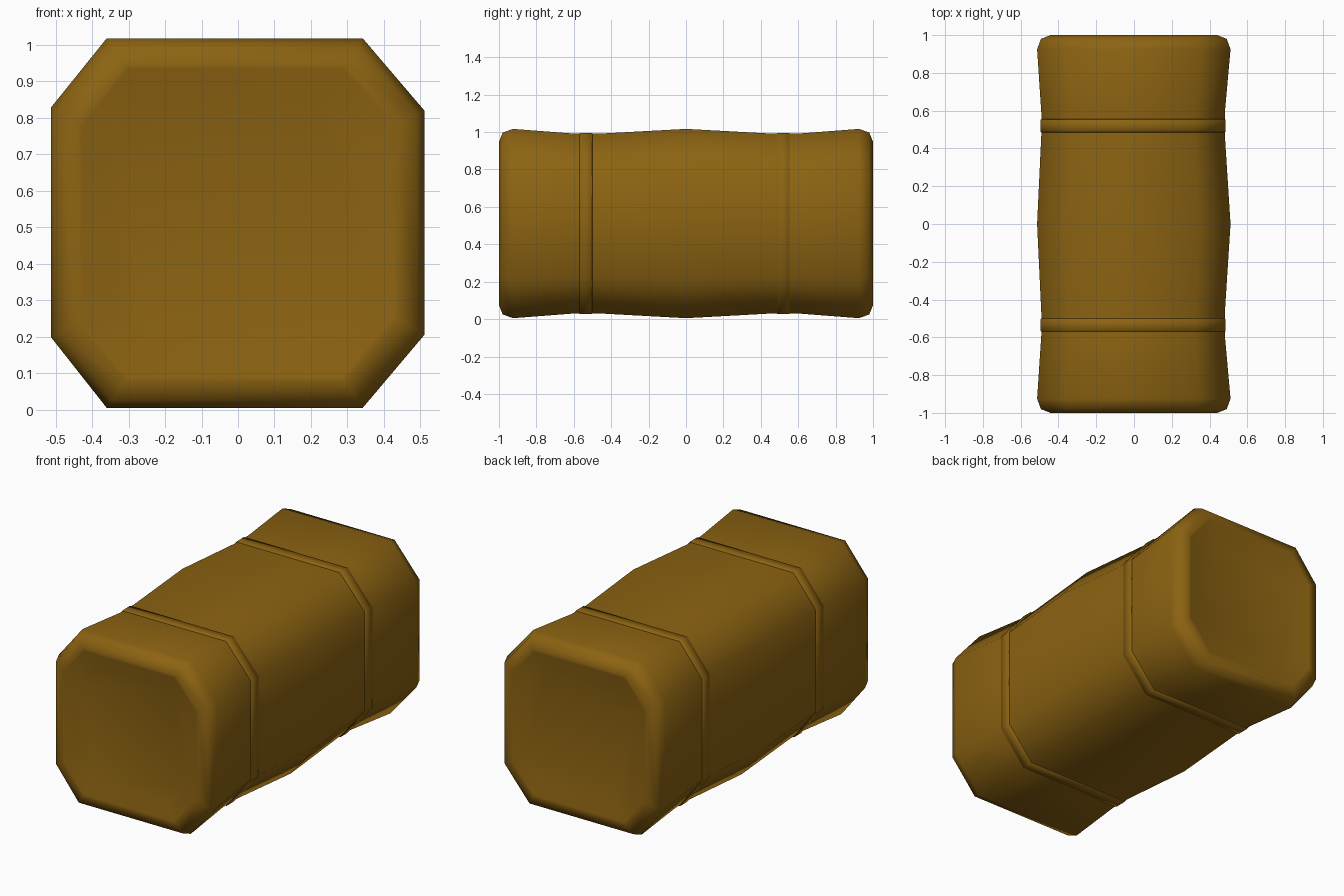
import bpy, bmesh

if "Cube" in bpy.data.objects:
    bpy.data.objects.remove(bpy.data.objects["Cube"])

straw = bpy.data.materials.new("golden straw")
straw.diffuse_color = (0.262, 0.125, 0.006, 1)
straw.use_nodes = True
straw.node_tree.nodes["Principled BSDF"].inputs["Base Color"].default_value = straw.diffuse_color

CZ = 0.511  # height of the long axis
# chamfered square cross-section, relative to the axis
SECTION = [(-0.36, 0.506), (0.342, 0.506), (0.511, 0.308), (0.511, -0.306),
           (0.342, -0.506), (-0.36, -0.506), (-0.513, -0.312), (-0.513, 0.316)]


def loft(name, stations, capped):
    """Skin octagon rings; each station is (y, inset from full size, x shift)."""
    bm = bmesh.new()
    rings = []
    for y, inset, dx in stations:
        s = 1 - inset / 0.51
        rings.append([bm.verts.new((x * s + dx, y, CZ + z * s)) for x, z in SECTION])
    n = len(SECTION)
    pairs = list(zip(rings, rings[1:]))
    if not capped:
        pairs.append((rings[-1], rings[0]))
    for a, b in pairs:
        for i in range(n):
            j = (i + 1) % n
            bm.faces.new((a[i], a[j], b[j], b[i]))
    if capped:
        bm.faces.new(rings[0])
        bm.faces.new(rings[-1])
    bmesh.ops.recalc_face_normals(bm, faces=bm.faces)
    for f in bm.faces:
        f.smooth = True
    me = bpy.data.meshes.new(name)
    bm.to_mesh(me)
    bm.free()
    me.materials.append(straw)
    ob = bpy.data.objects.new(name, me)
    bpy.context.collection.objects.link(ob)
    return ob


# bale body: dished ends, rounded rims, pinched at the two bindings
half = [(0.975, 0.17, 0), (0.998, 0.085, 0), (1.0, 0.07, 0), (0.98, 0.02, 0),
        (0.925, 0.0, 0), (0.59, 0.026, -0.004), (0.47, 0.026, -0.004)]
stations = [(-y, i, d) for y, i, d in half] + [(0, 0, 0)] + half[::-1]
loft("bale_body", stations, True)

# thin bindings around the pinched sections
for label, y in (("front", -0.535), ("back", 0.52)):
    loft(label + "_binding",
         [(y - 0.036, 0.028, -0.004), (y - 0.032, 0.022, -0.004),
          (y + 0.032, 0.022, -0.004), (y + 0.036, 0.028, -0.004)], False)
